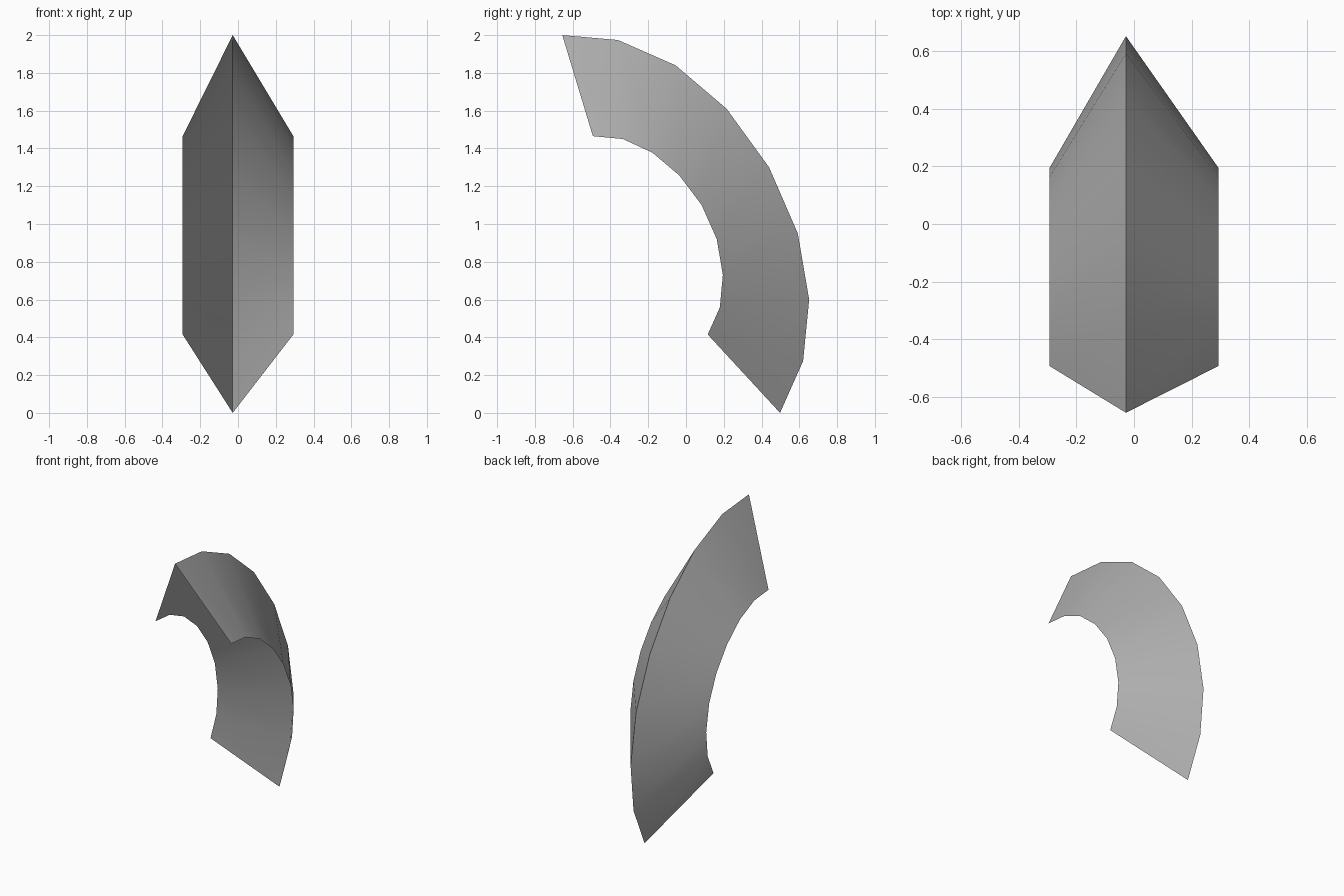
import bpy, bmesh, math

cube = bpy.data.objects.get("Cube")
if cube:
    bpy.data.objects.remove(cube, do_unlink=True)

# One flat grey
grey = bpy.data.materials.new("plain grey")
grey.use_nodes = True
colour = (0.42, 0.42, 0.42, 1)
grey.diffuse_color = colour
grey.node_tree.nodes["Principled BSDF"].inputs["Base Color"].default_value = colour

# Side profiles (y, z) of the outer ridge and the two inner rims, top to bottom
ridge = [(-0.655, 2.0), (-0.36, 1.974), (-0.055, 1.84), (0.215, 1.61), (0.44, 1.30),
         (0.592, 0.95), (0.652, 0.60), (0.62, 0.275), (0.498, 0.0)]
rim = [(-0.493, 1.465), (-0.335, 1.45), (-0.178, 1.378), (-0.035, 1.257), (0.083, 1.10),
       (0.163, 0.92), (0.195, 0.73), (0.179, 0.558), (0.115, 0.415)]

# Folded sheet: rim, ridge, rim, bridged into two curved panels
bm = bmesh.new()
columns = []
for x, profile in ((-0.293, rim), (-0.028, ridge), (0.293, rim)):
    columns.append([bm.verts.new((x, y, z)) for y, z in profile])
for a, b in zip(columns, columns[1:]):
    for i in range(len(a) - 1):
        bm.faces.new((a[i], b[i], b[i + 1], a[i + 1]))
mesh = bpy.data.meshes.new("curved_folded_panel")
bm.to_mesh(mesh)
bm.free()
mesh.materials.append(grey)

panel = bpy.data.objects.new("curved_folded_panel", mesh)
bpy.context.collection.objects.link(panel)

# Smooth along the curve, crisp along the ridge
bpy.ops.object.select_all(action="DESELECT")
panel.select_set(True)
bpy.context.view_layer.objects.active = panel
bpy.ops.object.shade_smooth_by_angle(angle=math.radians(40))
